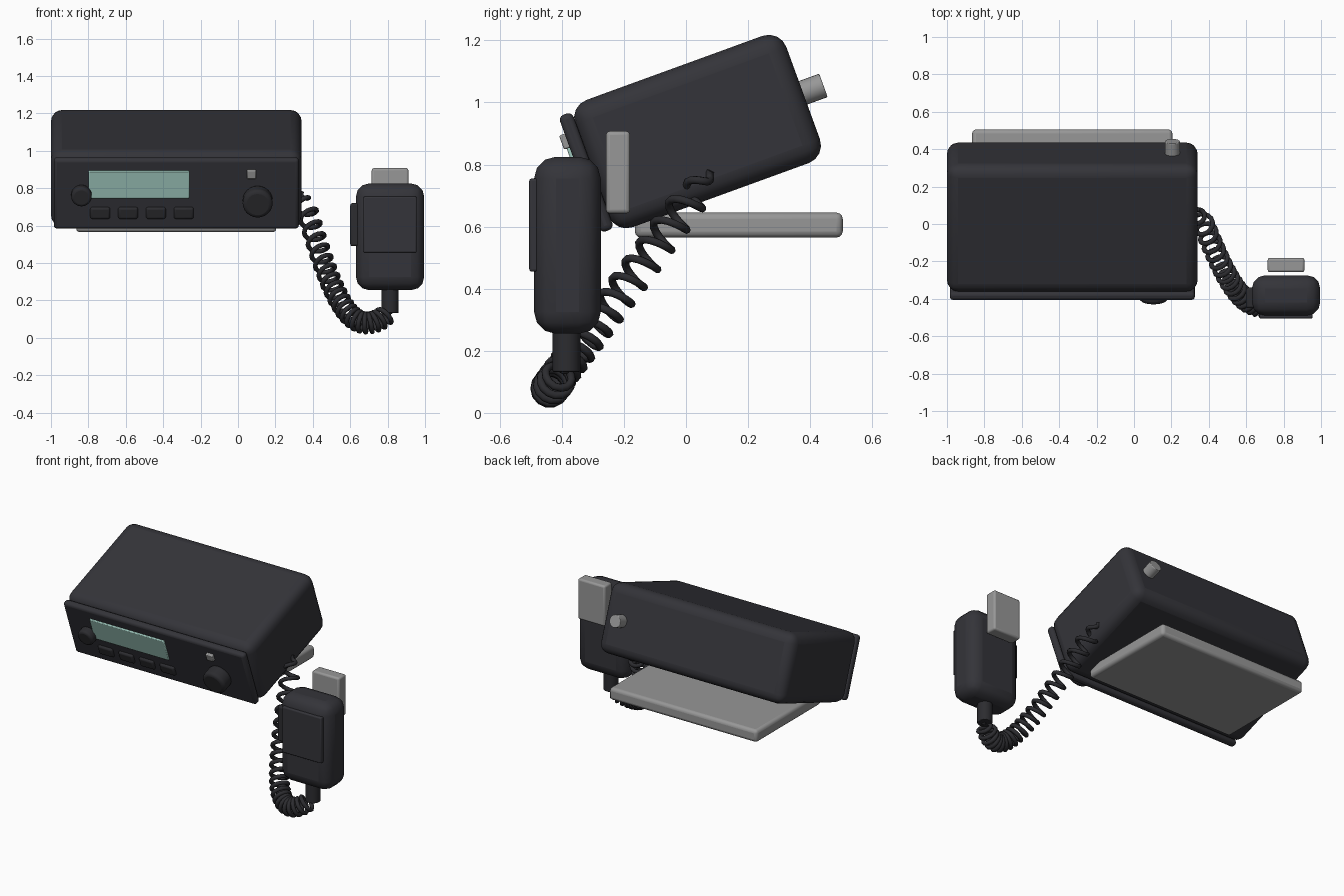
import bpy, math
from mathutils import Vector, Matrix

old = bpy.data.objects.get("Cube")
if old:
    bpy.data.objects.remove(old, do_unlink=True)


def material(name, rgb):
    m = bpy.data.materials.new(name)
    m.use_nodes = True
    m.diffuse_color = (*rgb, 1)
    m.node_tree.nodes["Principled BSDF"].inputs["Base Color"].default_value = (*rgb, 1)
    return m


CASE = material("charcoal plastic", (0.034, 0.034, 0.041))
RUBBER = material("black rubber", (0.025, 0.025, 0.029))
METAL = material("grey metal", (0.31, 0.31, 0.31))
GLASS = material("pale teal glass", (0.36, 0.60, 0.53))

# The radio leans back; tilted parts are given as (x, depth, height) in its own frame
TILT = math.radians(20)
LEAN = Matrix.Rotation(TILT, 3, 'X')


def finish(obj, name, mat, bevel, segments, tilted):
    obj.name = name
    obj.data.materials.append(mat)
    if tilted:
        obj.location = LEAN @ obj.location
        obj.rotation_euler.x += TILT
    if bevel:
        mod = obj.modifiers.new("rounded edges", 'BEVEL')
        mod.width, mod.segments = bevel, segments
        mod.limit_method = 'ANGLE'
    bpy.ops.object.shade_smooth_by_angle(angle=math.radians(40))
    return obj


def box(name, center, size, mat, bevel=0.01, segments=3, tilted=False):
    bpy.ops.mesh.primitive_cube_add(size=1, location=center)
    obj = bpy.context.object
    obj.scale = size
    bpy.ops.object.transform_apply(location=False, rotation=False, scale=True)
    return finish(obj, name, mat, bevel, segments, tilted)


def cylinder(name, center, radius, depth, mat, bevel=0.0, along_y=False, tilted=False):
    bpy.ops.mesh.primitive_cylinder_add(vertices=24, radius=radius, depth=depth, location=center)
    obj = bpy.context.object
    if along_y:
        obj.rotation_euler.x = math.pi / 2
    return finish(obj, name, mat, bevel, 3, tilted)


# Radio case, front panel and its controls
MID = -0.33
box("radio_case", (MID, 0.345, 0.839), (1.34, 0.724, 0.436), CASE, 0.06, 4, True)
box("front_panel", (MID, -0.037, 0.838), (1.31, 0.046, 0.40), CASE, 0.018, 3, True)
box("display", (-0.53, -0.06, 0.895), (0.54, 0.02, 0.155), GLASS, 0.005, 2, True)
box("power_button", (0.072, -0.064, 0.955), (0.048, 0.03, 0.048), METAL, 0.005, 2, True)
for i in range(4):
    box(f"key_{i + 1}", (-0.737 + 0.149 * i, -0.06, 0.733), (0.106, 0.03, 0.066),
        RUBBER, 0.012, 3, True)
cylinder("small_knob", (-0.877 + 0.04, -0.08, 0.838), 0.055, 0.06, RUBBER, 0.015, True, True)
cylinder("large_knob", (0.105, -0.095, 0.809), 0.08, 0.09, RUBBER, 0.02, True, True)

# Rear socket and mounting shelf
cylinder("antenna_socket", (0.205, 0.73, 0.84), 0.04, 0.094, METAL, 0.004, True, True)
box("mounting_shelf", (MID, 0.17, 0.605), (1.07, 0.67, 0.08), METAL, 0.02)

# Hand microphone with grille, talk button, hanger and cord sleeve
box("microphone_body", (0.813, -0.382, 0.54), (0.365, 0.215, 0.57), CASE, 0.07, 3)
box("microphone_grille", (0.813, -0.49, 0.605), (0.285, 0.03, 0.30), CASE, 0.008)
box("talk_button", (0.625, -0.395, 0.605), (0.05, 0.11, 0.23), RUBBER, 0.012)
box("microphone_hanger", (0.813, -0.219, 0.775), (0.196, 0.077, 0.265), METAL, 0.012)
cylinder("cord_sleeve", (0.813, -0.385, 0.20), 0.045, 0.135, RUBBER, 0.004)

# Coiled cord wound around a sagging path
P = [Vector(p) for p in ((0.34, 0.08, 0.78), (0.5, -0.32, 0.23),
                         (0.596, -0.55, -0.055), (0.815, -0.385, 0.14))]
SIDE = (P[1] - P[0]).cross(P[3] - P[2])
TURNS, PER_TURN, RADIUS = 22, 14, 0.05
STEPS = TURNS * PER_TURN
points = []
for i in range(STEPS + 1):
    t = i / STEPS
    s = 1 - t
    here = s**3 * P[0] + 3 * s * s * t * P[1] + 3 * s * t * t * P[2] + t**3 * P[3]
    ahead = s * s * (P[1] - P[0]) + 2 * s * t * (P[2] - P[1]) + t * t * (P[3] - P[2])
    n = ahead.cross(SIDE).normalized()
    b = ahead.cross(n).normalized()
    r = RADIUS * min(1, i / PER_TURN, (STEPS - i) / PER_TURN)
    a = math.tau * i / PER_TURN
    points.append(here + r * (math.cos(a) * n + math.sin(a) * b))

curve = bpy.data.curves.new("coiled_cord", 'CURVE')
curve.dimensions = '3D'
curve.bevel_depth = 0.013
curve.bevel_resolution = 2
curve.use_fill_caps = True
spline = curve.splines.new('POLY')
spline.points.add(STEPS)
for target, p in zip(spline.points, points):
    target.co = (*p, 1)
spline.use_smooth = True
curve.materials.append(RUBBER)
cord = bpy.data.objects.new("coiled_cord", curve)
bpy.context.collection.objects.link(cord)
